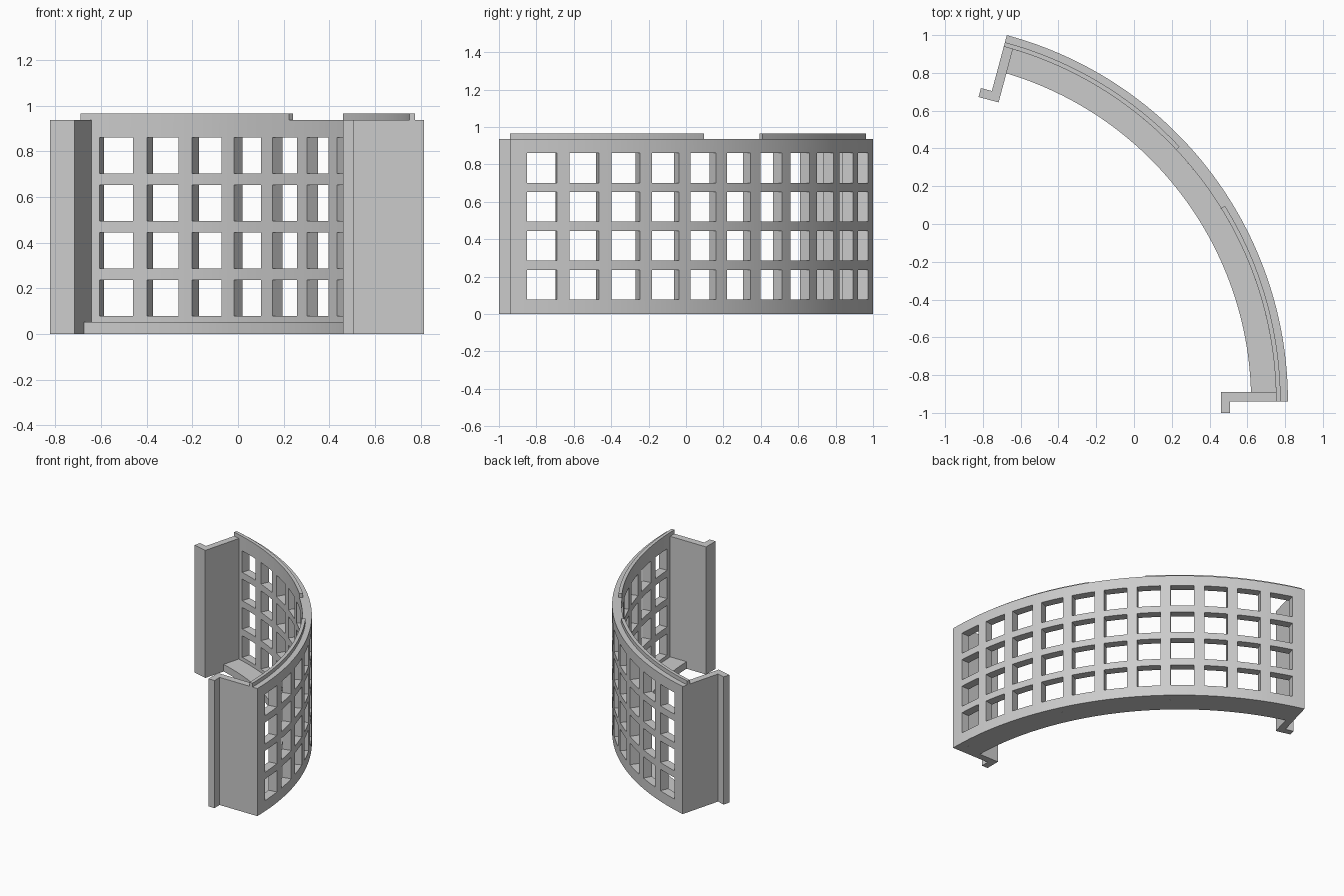
import bpy
import bmesh
from math import radians, sin, cos
from mathutils import Vector

if "Cube" in bpy.data.objects:
    bpy.data.objects.remove(bpy.data.objects["Cube"])

CENTRE = Vector((-1.193, -0.94, 0))
SWEEP = 75
R_OUT, R_IN = 2.008, 1.945
HEIGHT = 0.937
COLUMNS, ROWS = 11, 4

grey = bpy.data.materials.new("plain_grey")
grey.use_nodes = True
grey.diffuse_color = (0.6, 0.6, 0.6, 1)
grey.node_tree.nodes["Principled BSDF"].inputs["Base Color"].default_value = (0.6, 0.6, 0.6, 1)


def finish(name, bm):
    bmesh.ops.remove_doubles(bm, verts=bm.verts, dist=1e-5)
    bmesh.ops.recalc_face_normals(bm, faces=bm.faces)
    mesh = bpy.data.meshes.new(name)
    bm.to_mesh(mesh)
    bm.free()
    mesh.materials.append(grey)
    obj = bpy.data.objects.new(name, mesh)
    bpy.context.collection.objects.link(obj)
    bpy.ops.object.select_all(action='DESELECT')
    obj.select_set(True)
    bpy.context.view_layer.objects.active = obj
    bpy.ops.object.shade_smooth_by_angle(angle=radians(25))
    return obj


def polar(r, a, z):
    return CENTRE + Vector((r * cos(radians(a)), r * sin(radians(a)), z))


def arc_grid(name, r0, r1, angles, heights, is_open=lambda i, j: False):
    """Curved slab made of cells; open cells are left out and get side walls."""
    bm = bmesh.new()
    na, nz = len(angles) - 1, len(heights) - 1

    def solid(i, j):
        return 0 <= i < na and 0 <= j < nz and not is_open(i, j)

    def quad(*points):
        bm.faces.new([bm.verts.new(polar(*p)) for p in points])

    for i in range(na):
        for j in range(nz):
            if not solid(i, j):
                continue
            a0, a1, z0, z1 = angles[i], angles[i + 1], heights[j], heights[j + 1]
            for r in (r0, r1):
                quad((r, a0, z0), (r, a1, z0), (r, a1, z1), (r, a0, z1))
            for di, a in ((-1, a0), (1, a1)):
                if not solid(i + di, j):
                    quad((r0, a, z0), (r1, a, z0), (r1, a, z1), (r0, a, z1))
            for dj, z in ((-1, z0), (1, z1)):
                if not solid(i, j + dj):
                    quad((r0, a0, z), (r1, a0, z), (r1, a1, z), (r0, a1, z))
    return finish(name, bm)


def spread(a, b, n):
    return [a + (b - a) * k / n for k in range(n + 1)]


# Curved wall with a grid of square windows
PITCH, HALF = 6.53, 2.28
stops = [0]
for c in range(COLUMNS):
    mid = SWEEP / 2 + (c - (COLUMNS - 1) / 2) * PITCH
    stops += [mid - HALF, mid + HALF]
stops.append(SWEEP)
angles, window_cell = [0], []
for k in range(len(stops) - 1):
    steps = 4 if k % 2 else 2
    angles += spread(stops[k], stops[k + 1], steps)[1:]
    window_cell += [k % 2 == 1] * steps
heights = [0]
for row in range(ROWS):
    low = 0.078 + row * 0.208
    heights += [low, low + 0.158]
heights.append(HEIGHT)
arc_grid("window_wall", R_IN, R_OUT, angles, heights,
         lambda i, j: window_cell[i] and j % 2 == 1)

# Floor ledge along the inside of the wall
arc_grid("floor_ledge", 1.813, R_IN, spread(0.7, SWEEP - 0.7, 60), [0, 0.052])

# Raised rim in two lengths with a gap in the middle
GAP = 5.75
for name, a, b in (("rim_left", 0, SWEEP / 2 - GAP),
                   ("rim_right", SWEEP / 2 + GAP, SWEEP)):
    arc_grid(name, R_IN, 1.969, spread(a, b, 28), [HEIGHT, 0.966])


# Hooked end panels, one at each end of the arc
def end_panel(name, angle, side):
    radial = Vector((cos(radians(angle)), sin(radians(angle)), 0))
    outward = Vector((-radial.y, radial.x, 0)) * side
    profile = [(R_IN, 0), (R_IN, -0.05), (1.653, -0.05),
               (1.653, 0.06), (1.702, 0.06), (1.702, 0)]
    bm = bmesh.new()
    face = bm.faces.new([bm.verts.new(CENTRE + radial * r + outward * t)
                         for r, t in profile])
    top = bmesh.ops.extrude_face_region(bm, geom=[face])["geom"]
    bmesh.ops.translate(bm, vec=(0, 0, HEIGHT),
                        verts=[v for v in top if isinstance(v, bmesh.types.BMVert)])
    return finish(name, bm)


end_panel("end_panel_left", 0, -1)
end_panel("end_panel_right", SWEEP, 1)
